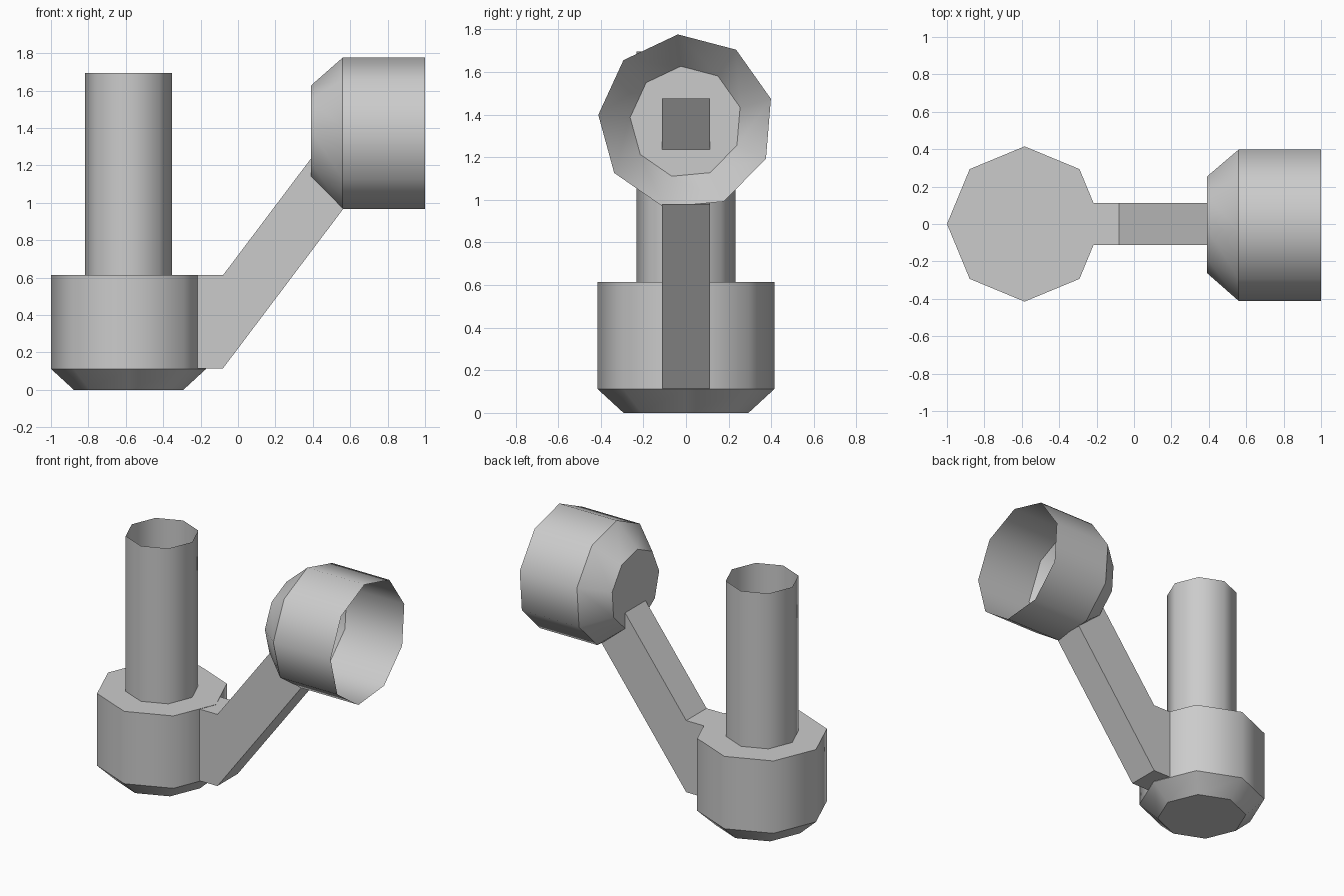
import bpy
import bmesh
import math

if "Cube" in bpy.data.objects:
    bpy.data.objects.remove(bpy.data.objects["Cube"])


def make_object(name, bm):
    mesh = bpy.data.meshes.new(name)
    bm.to_mesh(mesh)
    bm.free()
    obj = bpy.data.objects.new(name, mesh)
    bpy.context.collection.objects.link(obj)
    return obj


def lathe(name, profile, sides, phase, place, cap_start=False, cap_end=False):
    """Loft (distance, radius) rings; sides shade smooth, rings stay sharp."""
    bm = bmesh.new()
    rings = []
    for t, r in profile:
        ring = []
        for i in range(sides):
            a = math.radians(phase) + i * math.tau / sides
            ring.append(bm.verts.new(place(r * math.cos(a), r * math.sin(a), t)))
        rings.append(ring)
    for lo, hi in zip(rings, rings[1:]):
        for i in range(sides):
            j = (i + 1) % sides
            bm.faces.new((lo[i], lo[j], hi[j], hi[i])).smooth = True
    if cap_start:
        bm.faces.new(rings[0][::-1])
    if cap_end:
        bm.faces.new(rings[-1])
    for ring in rings:
        for i in range(sides):
            edge = bm.edges.get((ring[i], ring[(i + 1) % sides]))
            edge.smooth = False
    return make_object(name, bm)


def upright(u, v, t):
    return (-0.585 + u, v, t)


def sideways(u, v, t):
    return (t, u, 1.365 + v)


# Octagonal base with chamfered bottom
lathe("base", [(0, 0.293), (0.112, 0.415), (0.615, 0.415)], 8, 0, upright,
      cap_start=True, cap_end=True)

# Thin open tube standing on the base
lathe("upright_tube", [(0.615, 0.232), (1.695, 0.232)], 8, 0, upright)

# Nine-sided cup lying on its side, open to the right
lathe("cup", [(0.39, 0.263), (0.56, 0.413), (1.0, 0.413)], 9, 95.3, sideways,
      cap_start=True)

# Bent square arm, open at both hidden ends
bm = bmesh.new()
sections = []
for x, z in [(-0.23, 0.115), (-0.08, 0.115), (0.57, 0.977)]:
    sections.append([bm.verts.new((x, y, z + h)) for y, h in
                     [(-0.112, 0), (0.112, 0), (0.112, 0.498), (-0.112, 0.498)]])
for lo, hi in zip(sections, sections[1:]):
    for i in range(4):
        j = (i + 1) % 4
        bm.faces.new((lo[i], lo[j], hi[j], hi[i]))
make_object("arm", bm)
